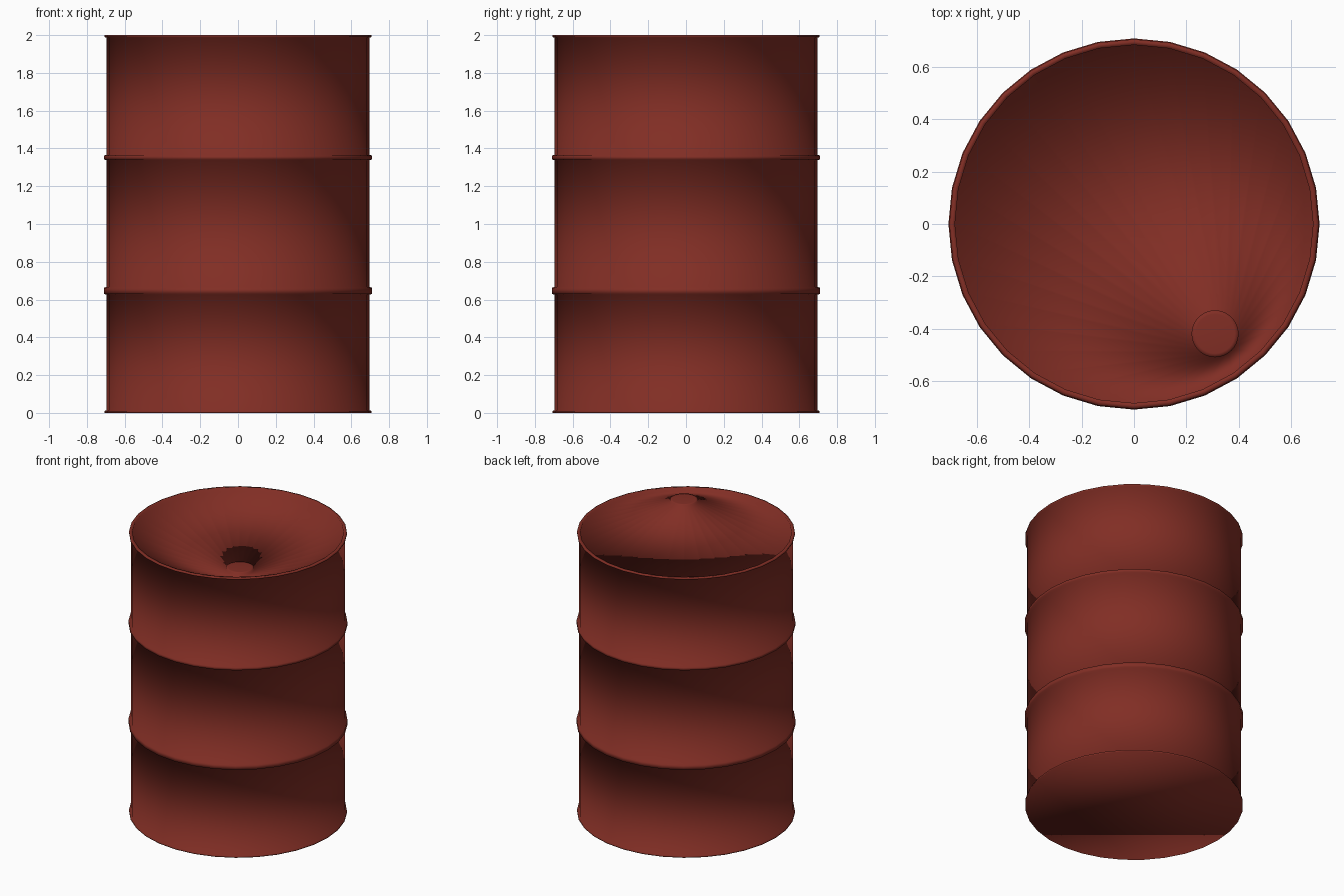
import bpy, bmesh
from math import cos, sin, tau

if "Cube" in bpy.data.objects:
    bpy.data.objects.remove(bpy.data.objects["Cube"])

SIDES = 32
BX, BY = 0.31, -0.42  # bung centre

paint = bpy.data.materials.new("red_paint")
paint.diffuse_color = (0.22, 0.027, 0.018, 1)
paint.use_nodes = True
paint.node_tree.nodes["Principled BSDF"].inputs["Base Color"].default_value = paint.diffuse_color


def loft(name, rings, mat):
    """Skin a stack of circles (radius, z, cx, cy), capped at both ends."""
    bm = bmesh.new()
    loops = []
    for r, z, cx, cy in rings:
        loops.append([bm.verts.new((cx + r * cos(tau * i / SIDES),
                                    cy + r * sin(tau * i / SIDES), z))
                      for i in range(SIDES)])
    for a, b in zip(loops, loops[1:]):
        for i in range(SIDES):
            j = (i + 1) % SIDES
            bm.faces.new((a[i], a[j], b[j], b[i]))
    bm.faces.new(loops[0][::-1])
    bm.faces.new(loops[-1])
    for f in bm.faces:
        f.smooth = True
    me = bpy.data.meshes.new(name)
    bm.to_mesh(me)
    bm.free()
    me.materials.append(mat)
    ob = bpy.data.objects.new(name, me)
    bpy.context.collection.objects.link(ob)
    return ob


def hoop(z0, z1, r=0.71, body=0.695):
    """Raised band around the wall."""
    return [(body, z0), (r, z0 + 0.005), (r, z1 - 0.005), (body, z1)]


# Wall: bottom rim, two rolling hoops, top rim, then the recessed lid edge
wall = [(0.707, 0.0), (0.707, 0.01), (0.695, 0.014)]
wall += hoop(0.625, 0.667) + hoop(1.337, 1.367)
wall += [(0.695, 1.986), (0.707, 1.99), (0.707, 2.0), (0.685, 2.0), (0.685, 1.975)]

# Lid runs across to the off-centre raised bung
bung = [(0.09, 1.975), (0.09, 1.993), (0.075, 1.995)]

loft("drum", [(r, z, 0, 0) for r, z in wall] + [(r, z, BX, BY) for r, z in bung], paint)
